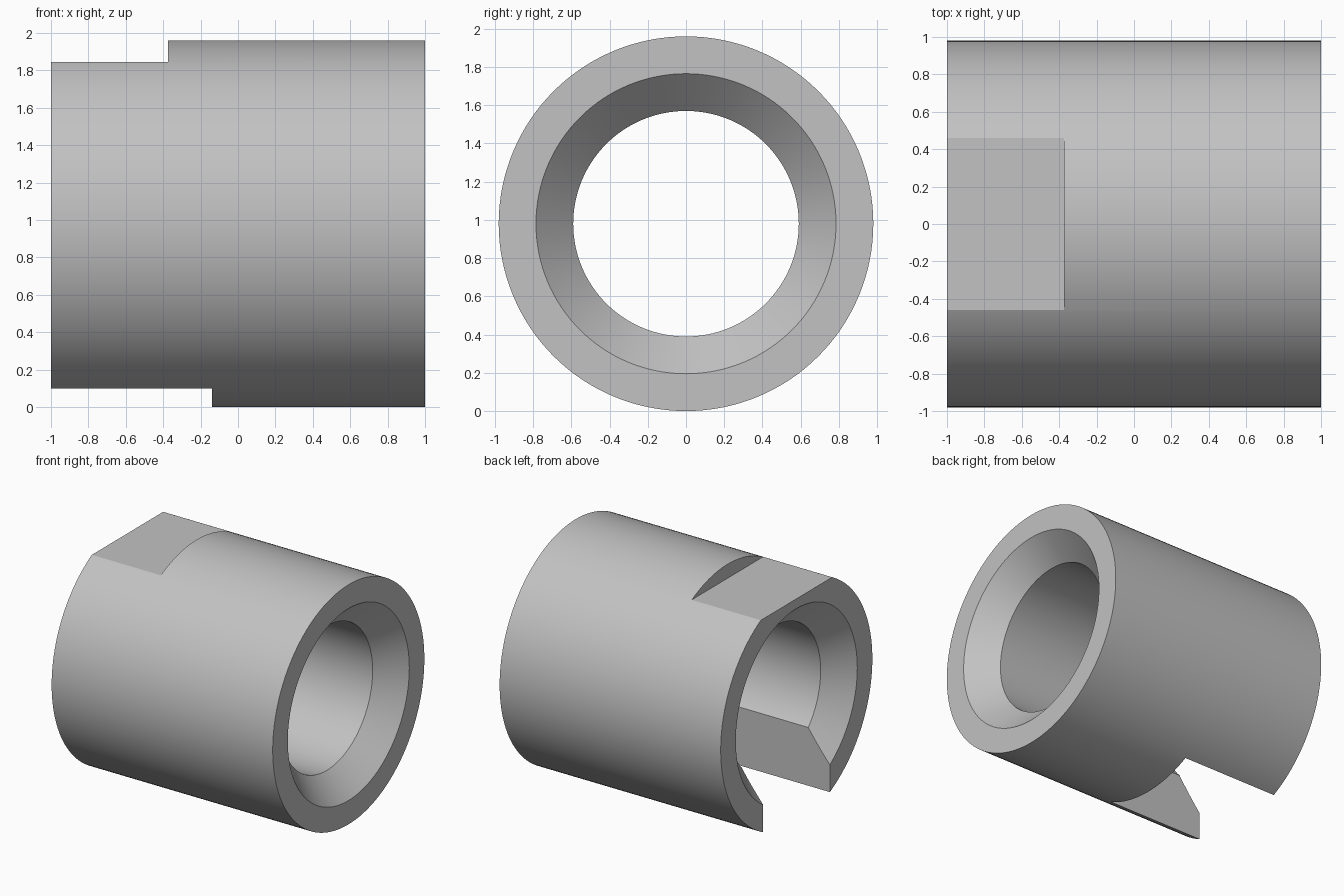
import bpy, bmesh, math
from mathutils import Matrix, Vector

cube = bpy.data.objects.get("Cube")
if cube:
    bpy.data.objects.remove(cube, do_unlink=True)

R_OUT, R_SINK, R_BORE = 0.98, 0.785, 0.59
DEPTH = R_SINK - R_BORE          # 45 degree countersinks
SEGMENTS = 128
AXIS_Z = R_OUT

grey = bpy.data.materials.new("plain grey")
grey.use_nodes = True
colour = (0.54, 0.54, 0.54, 1)
grey.diffuse_color = colour
grey.node_tree.nodes["Principled BSDF"].inputs["Base Color"].default_value = colour


def add_object(name, bm):
    bmesh.ops.recalc_face_normals(bm, faces=bm.faces)
    mesh = bpy.data.meshes.new(name)
    bm.to_mesh(mesh)
    bm.free()
    mesh.materials.append(grey)
    obj = bpy.data.objects.new(name, mesh)
    bpy.context.collection.objects.link(obj)
    return obj


def box(name, low, high):
    low, high = Vector(low), Vector(high)
    bm = bmesh.new()
    bmesh.ops.create_cube(bm, size=1, matrix=Matrix.Translation((low + high) / 2)
                          @ Matrix.Diagonal((*(high - low), 1)))
    return add_object(name, bm)


# Sleeve: closed wall section spun around the x axis
section = [(-1, R_OUT), (1, R_OUT), (1, R_SINK), (1 - DEPTH, R_BORE),
           (DEPTH - 1, R_BORE), (-1, R_SINK)]
bm = bmesh.new()
verts = [bm.verts.new((x, 0, AXIS_Z + r)) for x, r in section]
edges = [bm.edges.new((v, verts[i - 1])) for i, v in enumerate(verts)]
bmesh.ops.spin(bm, geom=verts + edges, cent=(0, 0, AXIS_Z), axis=(1, 0, 0),
               angle=math.tau, steps=SEGMENTS, use_merge=True)
bmesh.ops.remove_doubles(bm, verts=bm.verts, dist=1e-4)
sleeve = add_object("sleeve", bm)

# Top flat and bottom slot, both open at the -x end
cutters = [box("flat_cutter", (-1.2, -1.2, 1.845), (-0.375, 1.2, 2.2)),
           box("slot_cutter", (-1.2, -0.43, -0.2), (-0.14, 0.43, AXIS_Z))]
bpy.context.view_layer.objects.active = sleeve
for cutter in cutters:
    cut = sleeve.modifiers.new(cutter.name, "BOOLEAN")
    cut.operation = "DIFFERENCE"
    cut.solver = "EXACT"
    cut.object = cutter
    bpy.ops.object.modifier_apply(modifier=cut.name)
    bpy.data.objects.remove(cutter, do_unlink=True)

# Smooth round walls with crisp machined edges
bpy.ops.object.select_all(action="DESELECT")
sleeve.select_set(True)
bpy.ops.object.shade_smooth_by_angle(angle=math.radians(20))
